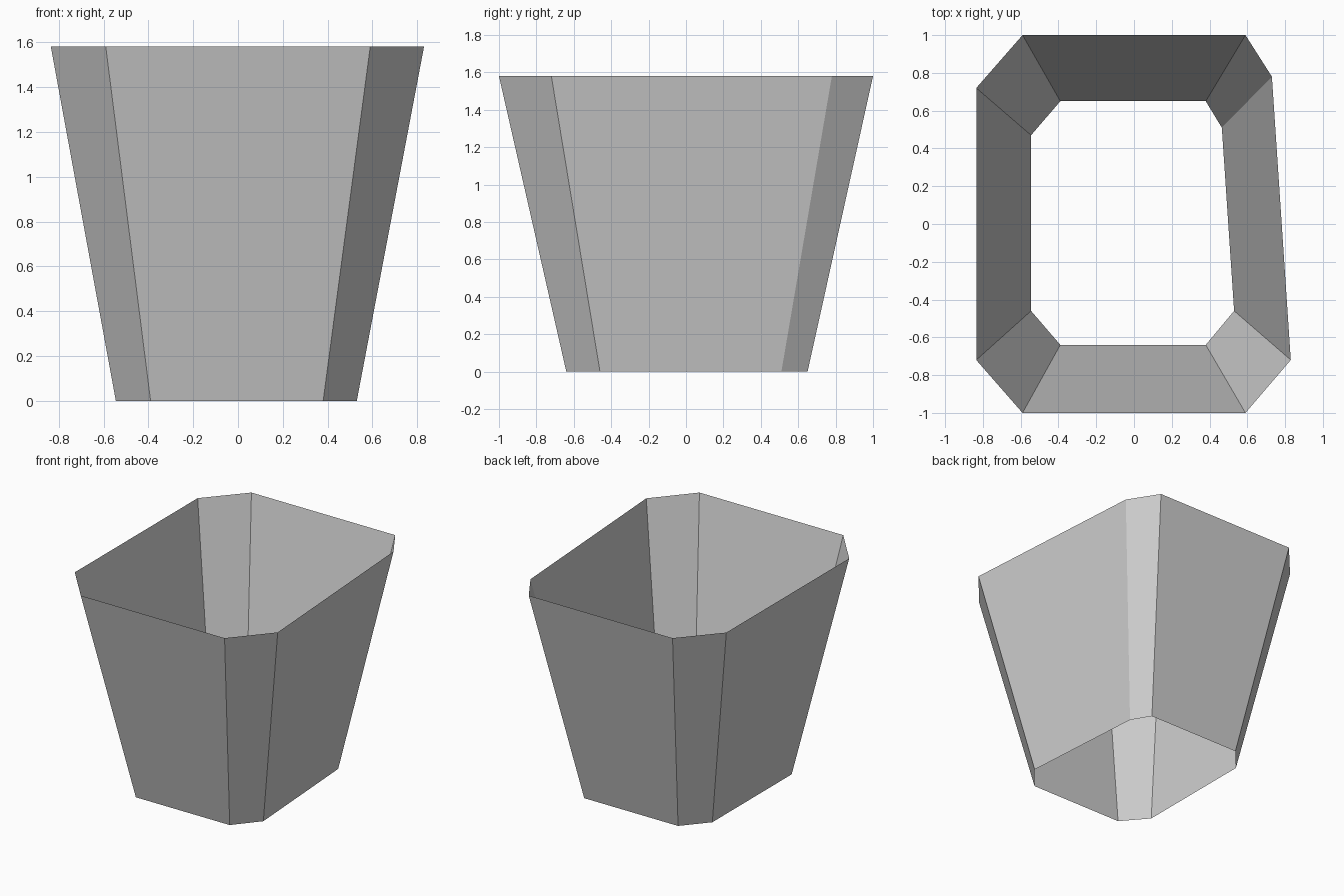
import bpy
import bmesh

cube = bpy.data.objects.get("Cube")
if cube:
    bpy.data.objects.remove(cube, do_unlink=True)

HEIGHT = 1.58

# Eight-sided outlines, counter-clockwise from the front; one back corner is tighter
BASE = [(-0.39, -0.64), (0.38, -0.64), (0.53, -0.46), (0.465, 0.51),
        (0.38, 0.65), (-0.39, 0.65), (-0.545, 0.47), (-0.545, -0.46)]
RIM = [(-0.59, -1.0), (0.59, -1.0), (0.83, -0.72), (0.73, 0.78),
       (0.59, 1.0), (-0.59, 1.0), (-0.835, 0.72), (-0.835, -0.72)]

# Plain grey material
grey = bpy.data.materials.new("light_grey")
grey.use_nodes = True
colour = (0.62, 0.62, 0.62, 1.0)
grey.diffuse_color = colour
grey.node_tree.nodes["Principled BSDF"].inputs["Base Color"].default_value = colour


def loft(name, lower, upper, height, material):
    """Join two outlines with flat walls, open at both ends."""
    bm = bmesh.new()
    low = [bm.verts.new((x, y, 0)) for x, y in lower]
    high = [bm.verts.new((x, y, height)) for x, y in upper]
    count = len(low)
    for i in range(count):
        j = (i + 1) % count
        bm.faces.new((low[i], low[j], high[j], high[i]))
    mesh = bpy.data.meshes.new(name)
    bm.to_mesh(mesh)
    bm.free()
    mesh.materials.append(material)
    obj = bpy.data.objects.new(name, mesh)
    bpy.context.collection.objects.link(obj)
    return obj


# Flared thin wall, open at top and bottom
loft("tapered_wall", BASE, RIM, HEIGHT, grey)
